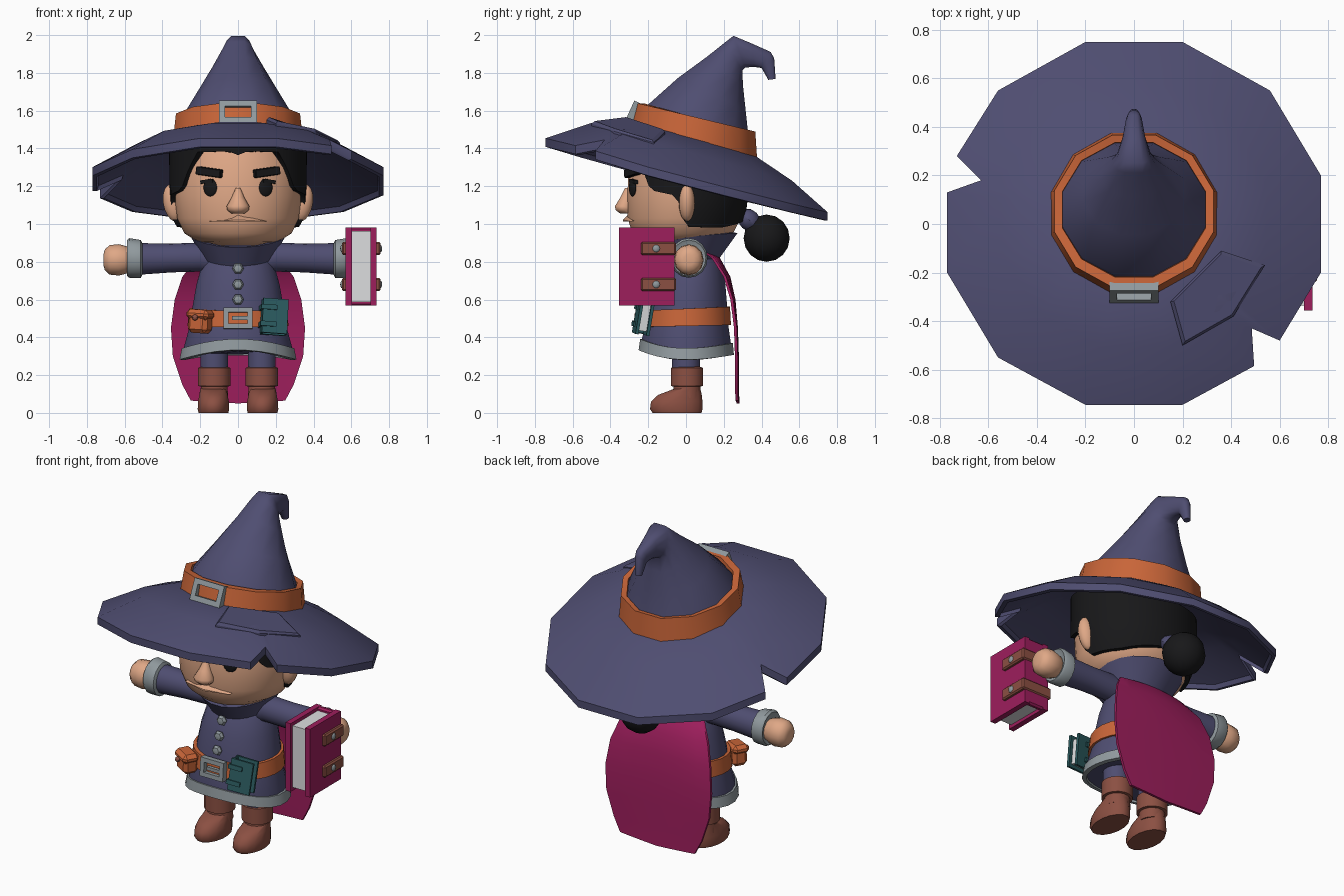
import bpy, bmesh, math
from mathutils import Matrix, Vector, Euler

if "Cube" in bpy.data.objects:
    bpy.data.objects.remove(bpy.data.objects["Cube"])

COLOURS = {
    "navy": (.078, .075, .165), "orange": (.58, .13, .04), "grey": (.28, .32, .34),
    "skin": (.74, .39, .24), "black": (.009, .009, .010), "magenta": (.34, .013, .108),
    "brown": (.26, .08, .055), "teal": (.024, .105, .115), "paper": (.72, .73, .74)}
MATS = {}
for key, c in COLOURS.items():
    MATS[key] = bpy.data.materials.new(key)
    MATS[key].diffuse_color = (*c, 1)


def finish(bm, name, mat, M=None, angle=38):
    """Turn a bmesh into an object, smooth except at sharp edges."""
    if M is not None:
        bm.transform(M)
    bmesh.ops.recalc_face_normals(bm, faces=bm.faces)
    for f in bm.faces:
        f.smooth = True
    for e in bm.edges:
        e.smooth = e.calc_face_angle(0) < math.radians(angle)
    me = bpy.data.meshes.new(name)
    bm.to_mesh(me)
    bm.free()
    me.materials.append(MATS[mat])
    ob = bpy.data.objects.new(name, me)
    bpy.context.collection.objects.link(ob)
    return ob


def skin(name, rings, mat, caps=True, loop=False, M=None, angle=38):
    """Bridge rings of points that all have the same length."""
    bm = bmesh.new()
    vs = [[bm.verts.new(p) for p in r] for r in rings]
    n = len(vs[0])
    for i in range(len(vs) if loop else len(vs) - 1):
        a, b = vs[i], vs[(i + 1) % len(vs)]
        for k in range(n):
            bm.faces.new((a[k], a[(k + 1) % n], b[(k + 1) % n], b[k]))
    if caps and not loop:
        bm.faces.new(vs[0])
        bm.faces.new(vs[-1])
    return finish(bm, name, mat, M, angle)


def ring(y0, z0, y1, z1, rx, p=1, n=24, xc=0, lift=0):
    """Oval through a front point and a back point of the side outline."""
    pts = []
    for k in range(n):
        a = 2 * math.pi * (k + .5) / n
        c, s = (1 + math.cos(a)) / 2, math.sin(a)
        pts.append((xc + rx * math.copysign(abs(s) ** p, s), y1 + (y0 - y1) * c,
                    z1 + (z0 - z1) * c + lift * math.cos(a) ** 2 * (.55 + .45 * c)))
    return pts


def place(loc, rot=(0, 0, 0)):
    return Matrix.Translation(loc) @ Euler(rot).to_matrix().to_4x4()


def ball(name, loc, size, mat, rot=(0, 0, 0), u=16, v=10):
    bm = bmesh.new()
    bmesh.ops.create_uvsphere(bm, u_segments=u, v_segments=v, radius=1)
    return finish(bm, name, mat, place(loc, rot) @ Matrix.Diagonal((*size, 1)))


def box(name, loc, size, mat, rot=(0, 0, 0), bevel=0, base=Matrix()):
    bm = bmesh.new()
    bmesh.ops.create_cube(bm, size=1, matrix=Matrix.Diagonal((*size, 1)))
    if bevel:
        bmesh.ops.bevel(bm, geom=bm.edges[:], offset=bevel, segments=1, affect='EDGES')
    return finish(bm, name, mat, base @ place(loc, rot), 30)


def frame(name, M, w, h, t, d, mat):
    """Rectangular buckle frame in the local xz plane."""
    def rect(w, h, y):
        return [(sx * w / 2, y, sz * h / 2) for sx, sz in ((-1, -1), (1, -1), (1, 1), (-1, 1))]
    skin(name, [rect(w, h, d), rect(w, h, -d), rect(w - 2 * t, h - 2 * t, -d),
                rect(w - 2 * t, h - 2 * t, d)], mat, loop=True, M=M)


def table(t, x):
    """Linear lookup in rows keyed by their first column."""
    x = min(max(x, t[0][0]), t[-1][0])
    for a, b in zip(t, t[1:]):
        if x <= b[0]:
            f = (x - a[0]) / (b[0] - a[0])
            return [p + (q - p) * f for p, q in zip(a[1:], b[1:])]


# hat brim: twelve-sided drooping cone with two notches and a thick lip
DROOP = [(0, .228), (.33, .228), (.55, .148), (.79, .004)]


def brim_z(x, y):
    return 1.245 - .26 * y + table(DROOP, math.hypot(x, y))[0]


rim = [(.2, .75), (-.2, .75), (-.56, .55), (-.73, .28), (-.63, .18), (-.77, .13), (-.77, -.2),
       (-.56, -.55), (-.2, -.745), (.2, -.745), (.495, -.585), (.485, -.43), (.6, -.48),
       (.77, -.2), (.77, .2), (.56, .55)]


def brim_ring(t, drop):
    out = []
    for x, y in rim:
        d = Vector((x, y - .055)).normalized() * .33
        px, py = d.x + (x - d.x) * t, d.y + .055 + (y - d.y - .055) * t
        out.append((px, py, brim_z(px, py) - drop))
    return out


skin("hat_brim", [brim_ring(t, d) for t, d in (
    (0, 0), (.5, 0), (1, 0), (1, .045), (.95, .06), (.93, .038), (.5, .038), (0, .04))], "navy", angle=32)

# raised patch on the brim
patch = [(.15, -.32), (.36, -.11), (.54, -.17), (.41, -.38), (.2, -.5)]
skin("brim_patch", [[(.33 + (x - .33) * s, -.29 + (y + .29) * s, brim_z(x, y) + d) for x, y in patch]
                    for s, d in ((1, -.03), (1, .004), (.92, .018))], "navy", angle=15)

# hat cone with its folded tip
cone = [(-.235, 1.58, .35, 1.42, .315, 1), (-.215, 1.63, .338, 1.48, .302, 1),
        (-.05, 1.775, .322, 1.6, .216, 1), (.11, 1.89, .305, 1.73, .14, .9),
        (.21, 1.968, .30, 1.81, .092, .7), (.25, 1.999, .315, 1.825, .07, .5),
        (.35, 1.957, .36, 1.83, .048, .6), (.45, 1.912, .395, 1.825, .034, .7),
        (.468, 1.877, .402, 1.82, .03, .8), (.475, 1.768, .435, 1.763, .02, 1)]
skin("hat_cone", [ring(*r, n=12) for r in cone], "navy", angle=50)

# hat band and buckle
skin("hat_band", [ring(*r, n=12) for r in (
    (-.308, 1.50, .388, 1.345, .356), (-.272, 1.643, .378, 1.487, .34),
    (-.228, 1.64, .345, 1.482, .306), (-.22, 1.51, .34, 1.34, .29))], "orange", loop=True, angle=33)
frame("hat_buckle", place((0, -.28, 1.588), (-.42, 0, 0)), .2, .124, .03, .021, "grey")

# head
HEAD = [(.885, .10, -.14, .12), (.905, .21, -.235, .18), (.95, .285, -.285, .25),
        (1.03, .323, -.31, .29), (1.15, .338, -.312, .305), (1.3, .34, -.305, .3),
        (1.42, .29, -.26, .2)]
skin("head", [ring(f, z, b, z, rx, n=32) for z, rx, f, b in HEAD], "skin", angle=60)

# hair shell: lower edge follows the hairline around the head
LINE = [(0, 1.365), (8, 1.385), (36, 1.38), (46, 1.29), (56, 1.18), (82, 1.15), (92, .985),
        (130, .98), (180, 1.02)]


def hair_ring(row, grow):
    out = []
    for k in range(60):
        a = 2 * math.pi * k / 60
        lo = table(LINE, abs((math.degrees(a) + 180) % 360 - 180))[0]
        z = lo + (1.39 + .08 * math.cos(a) - lo) * row
        rx, f, b = table(HEAD, min(z, 1.3))
        out.append(((rx + grow) * math.sin(a),
                    (f + b) / 2 - ((b - f) / 2 + grow) * math.cos(a), z))
    return out


skin("hair", [hair_ring(0, -.03)] + [hair_ring(r / 5, .024) for r in range(6)], "black", angle=60)
ball("hair_bun", (0, .427, .925), (.122, .122, .125), "black", u=12, v=8)
ball("hair_tie", (0, .335, 1.02), (.075, .07, .055), "navy", (-.75, 0, 0), 12, 6)

# face
skin("nose", [ring(*r, n=10) for r in (
    (-.325, 1.19, -.28, 1.19, .014), (-.35, 1.14, -.28, 1.14, .034), (-.378, 1.095, -.28, 1.095, .06),
    (-.376, 1.075, -.28, 1.075, .058), (-.35, 1.055, -.28, 1.055, .035))], "skin", angle=50)
skin("mouth", [[(-.15, -.26, 1.016), (0, -.306, 1.05), (.15, -.26, 1.016), (0, -.29, 1.012)],
               [(-.15, -.295, 1.014), (0, -.334, 1.022), (.15, -.295, 1.014), (0, -.334, 1.012)]], "skin")
for s, side in ((-1, "left"), (1, "right")):
    ball(side + "_eye", (s * .147, -.283, 1.193), (.039, .013, .047), "black", (0, 0, s * .42))
    box(side + "_lash", (s * .163, -.277, 1.226), (.07, .025, .018), "black", (0, s * .12, s * .42))
    box(side + "_brow", (s * .152, -.283, 1.275), (.145, .035, .044), "black", (0, -s * .13, s * .44), .004)
    ball(side + "_ear", (s * .342, .005, 1.112), (.054, .043, .1), "skin", (0, s * .18, 0))

# robe, grey hem and collar
robe = [(-.235, .30, .24, .30, .285, .04), (-.24, .35, .24, .35, .288, .03), (-.212, .47, .225, .47, .255, 0),
        (-.2, .56, .22, .56, .243, 0), (-.175, .68, .21, .68, .222, 0), (-.14, .78, .19, .79, .192, 0),
        (-.09, .86, .15, .87, .14, 0)]
skin("robe", [ring(*r[:5], lift=r[5]) for r in robe], "navy", angle=60)
skin("robe_hem", [ring(*r, lift=.05) for r in (
    (-.23, .28, .235, .278, .285), (-.253, .283, .256, .28, .312),
    (-.245, .342, .25, .342, .300), (-.22, .342, .22, .342, .27))], "grey", loop=True)
skin("collar", [ring(*r, n=20, lift=-.025) for r in (
    (-.14, .80, .17, .82, .18), (-.21, .90, .275, .965, .25),
    (-.19, .905, .255, .97, .23), (-.1, .83, .14, .85, .13))], "navy", loop=True)

# belt, buckle, buttons
skin("belt", [ring(*r) for r in (
    (-.235, .455, .24, .465, .27), (-.226, .542, .235, .562, .26),
    (-.19, .542, .2, .562, .22), (-.19, .455, .2, .465, .22))], "orange", loop=True)
frame("belt_buckle", place((0, -.237, .502), (-.08, 0, 0)), .155, .112, .026, .018, "grey")
box("buckle_tongue", (.012, -.245, .502), (.09, .02, .02), "grey")
for i, (y, z) in enumerate(((-.155, .765), (-.18, .68), (-.2, .6))):
    ball("button_%d" % i, (0, y, z), (.031, .031, .024), "grey", (math.pi / 2, math.pi / 6, 0), 6, 4)

# belt pouch
for nm, dz, dy, size in (("pouch", -.02, 0, (.115, .09, .105)), ("pouch_flap", .025, -.006, (.135, .1, .055))):
    box(nm, (-.2, -.2 + dy, .495 + dz), size, "orange", (0, .06, -.5), .02)
ball("pouch_clasp", (-.228, -.256, .505), (.016, .012, .016), "brown", u=8, v=6)


def book(name, M, w, d, h, t, mat):
    """Covers, spine on local +y, paper block inside."""
    for s in (-1, 1):
        box(name + "_cover", (s * (w - t) / 2, 0, 0), (t, d, h), mat, base=M)
    box(name + "_spine", (0, (d - t) / 2, 0), (w, t, h), mat, bevel=t * .3, base=M)
    box(name + "_pages", (0, 0, 0), (w - 2 * t + .002, d - .04, h - .04), "paper", base=M)


# small book on the belt
M = place((.192, -.225, .508)) @ Euler((-.16, 0, 0)).to_matrix().to_4x4() @ place((0, 0, 0), (.05, 0, 1.72))
book("belt_book", M, .075, .135, .185, .016, "teal")
for z in (-.045, .045):
    box("belt_book_strap", (0, .035, z), (.092, .085, .026), "teal", base=M)

# big book held in the hand
M = place((.652, -.208, .775))
book("big_book", M, .165, .295, .415, .034, "magenta")
for z in (-.095, .095):
    box("book_strap", (0, .062, z), (.205, .185, .07), "brown", bevel=.008, base=M)
    for s in (-1, 1):
        ball("strap_rivet", (.652 + s * .102, -.158, .775 + z), (.009, .02, .02), "grey", u=8, v=6)


# arms, cuffs, hands, legs and boots
def arm(name, s, rows, mat, n=16):
    rings = [[(s * x, .015 + r * .95 * math.cos(2 * math.pi * k / n),
               zc + r * math.sin(2 * math.pi * k / n)) for k in range(n)] for x, zc, r in rows]
    skin(name, rings, mat, angle=45)


for s, side in ((-1, "left"), (1, "right")):
    arm(side + "_sleeve", s, ((.1, .80, .07), (.2, .825, .077), (.35, .82, .076), (.53, .815, .084)), "navy")
    arm(side + "_cuff", s, ((.505, .815, .08), (.515, .815, .1), (.575, .82, .105), (.588, .82, .095),
                            (.575, .815, .07)), "grey")
    arm(side + "_hand", s, ((.55, .81, .05), (.59, .81, .072), (.63, .81, .083), (.68, .81, .078),
                            (.705, .81, .055), (.712, .81, .03)), "skin", 12)
    x = s * .126
    skin(side + "_leg", [ring(-.075, z, .075, z, .075, n=16, xc=x) for z in (.2, .4)], "navy")
    skin(side + "_boot_shaft", [ring(.005 - r, z, .005 + r, z, r, n=16, xc=x) for z, r in (
        (.08, .075), (.14, .072), (.142, .087), (.238, .087), (.245, .07))], "brown")
    x = s * .13
    skin(side + "_boot_foot", [ring(*r, n=16, xc=x) for r in (
        (-.18, 0, .085, 0, .08), (-.193, .02, .09, .02, .085), (-.188, .06, .09, .06, .083),
        (-.15, .095, .085, .10, .076), (-.07, .125, .075, .135, .07))], "brown", angle=50)

# cape: sheet hung from the shoulders
rows = [(.865, .12, .13), (.82, .18, .22), (.72, .235, .295), (.6, .262, .335), (.45, .275, .355),
        (.3, .28, .345), (.15, .28, .295), (.065, .283, .25)]
bm = bmesh.new()
grid = [[[bm.verts.new((u / 4 * w, y - t - (u / 4) ** 2 * max(.006, .08 * (z - .45)),
                        z - (.015 * (1 - abs(u) / 4) if z < .1 else 0)))
          for u, t in [(u, .015) for u in range(-4, 5)] + [(u, 0) for u in range(4, -5, -1)]]
         for z, y, w in rows]][0]
for a, b in zip(grid, grid[1:]):
    for k in range(18):
        j = (k + 1) % 18
        bm.faces.new((a[k], a[j], b[j], b[k]))
for r in (grid[0], grid[-1]):
    for k in range(8):
        bm.faces.new((r[k], r[k + 1], r[16 - k], r[17 - k]))
finish(bm, "cape", "magenta")

for m in bpy.data.materials:
    if m.users and not m.is_grease_pencil:
        m.use_nodes = True
        m.node_tree.nodes["Principled BSDF"].inputs["Base Color"].default_value = m.diffuse_color
